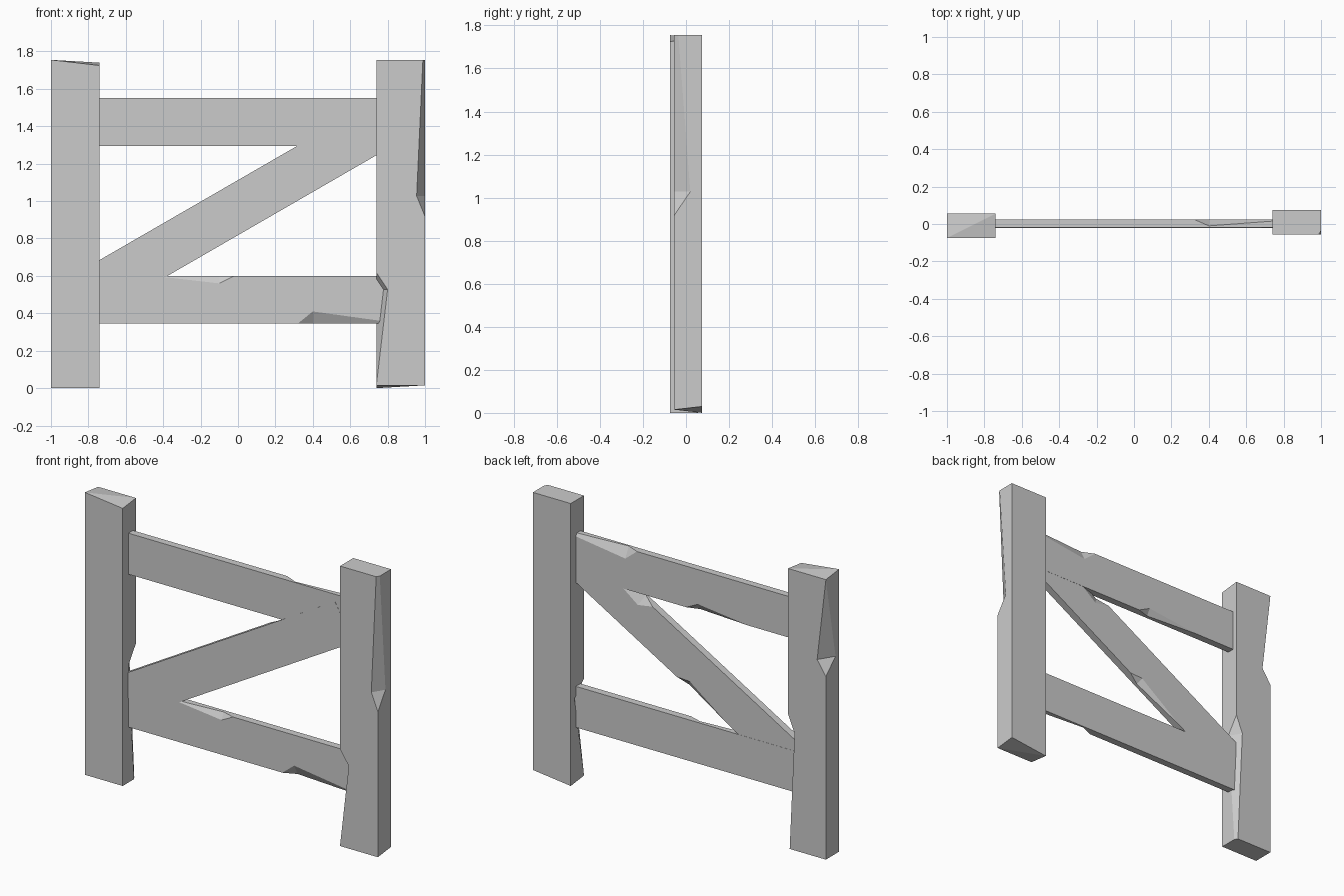
import bpy, bmesh
from math import radians
from mathutils import Matrix, Vector

if "Cube" in bpy.data.objects:
    bpy.data.objects.remove(bpy.data.objects["Cube"])

grey = bpy.data.materials.new("plain_grey")
grey.use_nodes = True
COLOUR = (0.6, 0.6, 0.6, 1)
grey.diffuse_color = COLOUR
grey.node_tree.nodes["Principled BSDF"].inputs["Base Color"].default_value = COLOUR


def hull(name, points):
    """Convex solid around a few points."""
    bm = bmesh.new()
    for p in points:
        bm.verts.new(p)
    bmesh.ops.convex_hull(bm, input=bm.verts)
    bmesh.ops.dissolve_limit(bm, angle_limit=0.001, verts=bm.verts, edges=bm.edges)
    bmesh.ops.recalc_face_normals(bm, faces=bm.faces)
    mesh = bpy.data.meshes.new(name)
    bm.to_mesh(mesh)
    bm.free()
    mesh.materials.append(grey)
    obj = bpy.data.objects.new(name, mesh)
    bpy.context.collection.objects.link(obj)
    return obj


def chip_cutter(hx, hy, sx, sy, low, deep, high, dx, dy):
    """Wedge that splits a long splinter off one lengthwise edge."""
    x, y = sx * hx, sy * hy
    side = Vector((x, y - sy * dy, deep))
    front = Vector((x - sx * dx, y, deep))
    reach = (side - front) * 0.3
    cutter = hull("chip_cutter", [(x, y, low), (x, y, high), side + reach,
                                  front - reach, (x + sx * 0.1, y + sy * 0.1, deep)])
    cutter.hide_render = True
    return cutter


def beam(name, hx, hy, half, chips, slant=None):
    """Worn timber mesh lying along local z."""
    slant = slant or {}
    points = [(sx * hx, sy * hy, sz * half + (slant.get((sx, sy), 0) if sz < 0 else 0))
              for sx in (-1, 1) for sy in (-1, 1) for sz in (-1, 1)]
    obj = hull(name, points)
    cutters = [chip_cutter(hx, hy, *c) for c in chips]
    for c in cutters:
        mod = obj.modifiers.new("chip", 'BOOLEAN')
        mod.operation = 'DIFFERENCE'
        mod.solver = 'EXACT'
        mod.object = c
    bpy.context.view_layer.update()
    graph = bpy.context.evaluated_depsgraph_get()
    mesh = bpy.data.meshes.new_from_object(obj.evaluated_get(graph))
    for o in [obj] + cutters:
        bpy.data.objects.remove(o)
    mesh.name = name
    return mesh


def place(name, mesh, location, rotation):
    obj = bpy.data.objects.new(name, mesh)
    bpy.context.collection.objects.link(obj)
    obj.matrix_world = Matrix.Translation(location) @ rotation


# Timber shapes: chips are (side x, side y, low, deepest, high, depth x, depth y)
POST_HALF = 0.8775
post = beam("post", 0.13, 0.065, POST_HALF,
            [(1, -1, 0.04, 0.15, 1.13, 0.045, 0.075),
             (-1, -1, -0.86, -0.35, -0.26, 0.06, 0.095)],
            {(1, 1): 0.03, (1, -1): 0.015, (-1, -1): 0.015})
rail = beam("rail", 0.1275, 0.0225, 0.86,
            [(-1, -1, -0.45, -0.1, -0.02, 0.04, 0.025),
             (1, -1, 0.32, 0.4, 0.87, 0.065, 0.035)])

# Posts: the second is the first turned upside down
upright = Matrix.Identity(4)
turned = Matrix.Rotation(radians(180), 4, 'X')
place("left_post", post, (0.87, 0.01, POST_HALF), upright)
place("right_post", post, (-0.87, -0.01, POST_HALF), turned)

# Rails and diagonal brace
flat = Matrix.Rotation(radians(90), 4, 'Y')
tilt = Matrix.Rotation(radians(-30), 4, 'Y')
place("bottom_rail", rail, (0, 0.0025, 0.4725), flat)
place("top_rail", rail, (0, 0.0025, 1.4225), turned @ flat)
place("diagonal_brace", rail, (0, 0.0015, 0.965), tilt @ turned @ flat)
